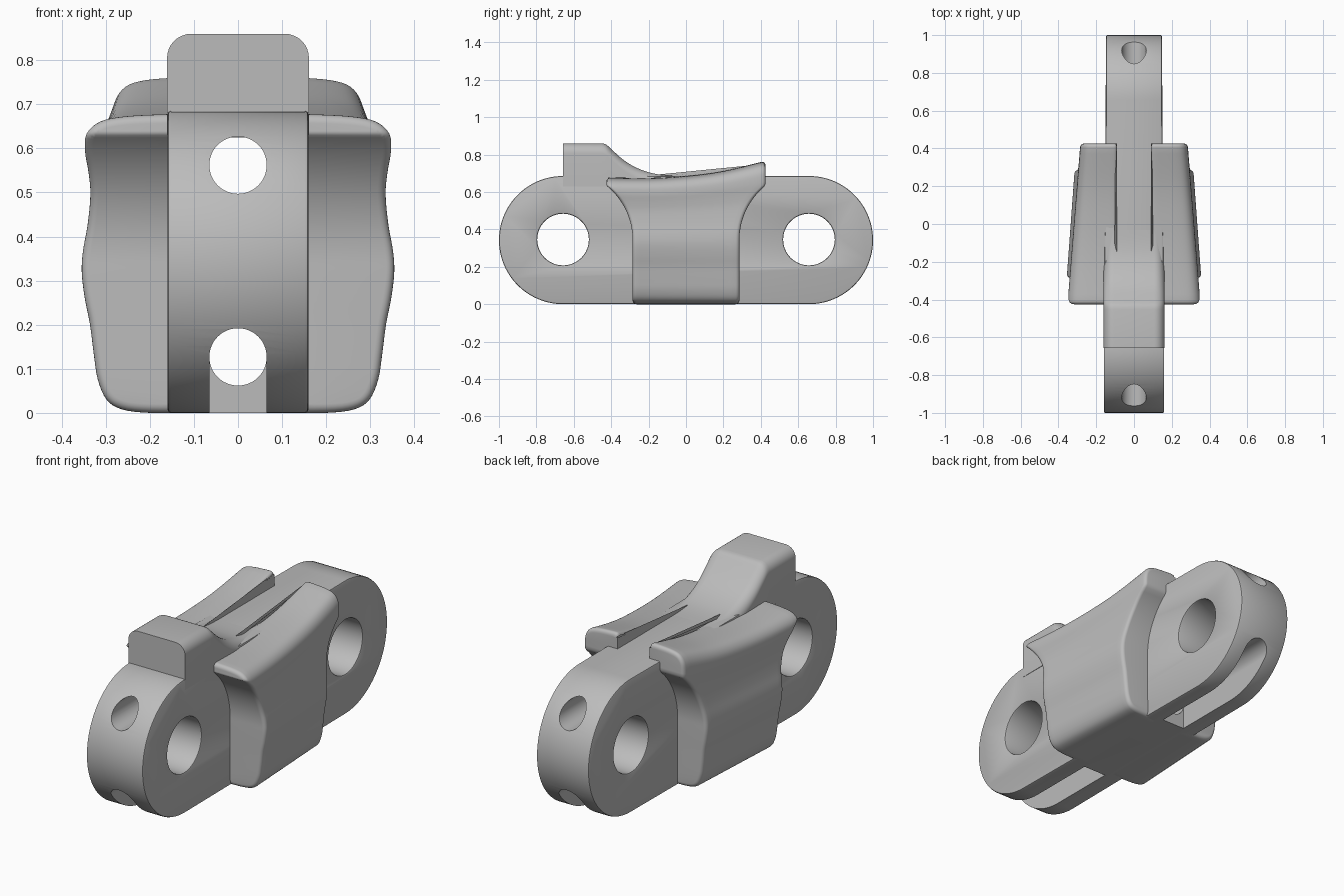
import bpy, bmesh, math
from mathutils import Vector, Matrix

if "Cube" in bpy.data.objects:
    bpy.data.objects.remove(bpy.data.objects["Cube"])

R = 0.3425        # radius of the rounded link ends
PIN_Y = 1 - R     # pin hole distance from the centre
BORE = 0.065      # radius of the lengthwise bores

steel = bpy.data.materials.new("grey_steel")
steel.use_nodes = True
steel.diffuse_color = (0.5, 0.5, 0.5, 1)
steel.node_tree.nodes["Principled BSDF"].inputs["Base Color"].default_value = (0.5, 0.5, 0.5, 1)


def make_object(name, bm):
    bmesh.ops.recalc_face_normals(bm, faces=bm.faces)
    mesh = bpy.data.meshes.new(name)
    bm.to_mesh(mesh)
    bm.free()
    obj = bpy.data.objects.new(name, mesh)
    bpy.context.collection.objects.link(obj)
    mesh.materials.append(steel)
    return obj


def finish(obj, angle=35):
    """Apply the modifiers, then smooth while keeping real edges sharp."""
    graph = bpy.context.evaluated_depsgraph_get()
    obj.data = bpy.data.meshes.new_from_object(obj.evaluated_get(graph))
    obj.modifiers.clear()
    bpy.ops.object.select_all(action='DESELECT')
    obj.select_set(True)
    bpy.context.view_layer.objects.active = obj
    bpy.ops.object.shade_smooth_by_angle(angle=math.radians(angle))


def loft(name, rings):
    """Skin a list of closed rings and cap both ends."""
    bm = bmesh.new()
    rows = [[bm.verts.new(p) for p in ring] for ring in rings]
    n = len(rows[0])
    for a, b in zip(rows, rows[1:]):
        for i in range(n):
            j = (i + 1) % n
            bm.faces.new((a[i], a[j], b[j], b[i]))
    bm.faces.new(rows[0])
    bm.faces.new(rows[-1])
    bmesh.ops.remove_doubles(bm, verts=bm.verts, dist=0.0002)
    return make_object(name, bm)


def smooth_path(pts, steps):
    """Catmull-Rom curve through the points."""
    pts = [Vector(p) for p in pts]
    out = []
    for i in range(len(pts) - 1):
        p0, p1, p2 = pts[max(i - 1, 0)], pts[i], pts[i + 1]
        p3 = pts[min(i + 2, len(pts) - 1)]
        for s in range(steps):
            t = s / steps
            out.append(0.5 * (2 * p1 + (p2 - p0) * t + (2 * p0 - 5 * p1 + 4 * p2 - p3) * t * t
                              + (3 * p1 - p0 - 3 * p2 + p3) * t ** 3))
    return out + [pts[-1]]


def sample(curve, v):
    for a, b in zip(curve, curve[1:]):
        if v <= b[0]:
            return a[1] + (b[1] - a[1]) * max(0, (v - a[0]) / (b[0] - a[0]))
    return curve[-1][1]


def cut(target, bm):
    cutter = make_object("cutter", bm)
    cutter.hide_render = True
    mod = target.modifiers.new("cut", 'BOOLEAN')
    mod.operation, mod.solver, mod.object = 'DIFFERENCE', 'EXACT', cutter
    cutters.append(cutter)


def cylinder(radius, length, axis, centre, sides=64):
    bm = bmesh.new()
    bmesh.ops.create_cone(bm, cap_ends=True, segments=sides, radius1=radius, radius2=radius,
                          depth=length, matrix=Matrix.Translation(centre)
                          @ Matrix.Rotation(math.pi / 2, 4, axis))
    return bm


# Link body: stadium plate, slightly thinner at the back
cutters = []
outline = []
for side in (1, -1):
    for i in range(49):
        a = math.pi * i / 48 - math.pi / 2
        outline.append((side * (PIN_Y + R * math.cos(a)), R + side * R * math.sin(a)))
body = loft("link_body", [[(s * (0.148 if y > 0 else 0.16), y, z) for y, z in outline]
                          for s in (-1, 1)])
for s in (-1, 1):
    cut(body, cylinder(0.138, 1, 'Y', (0, s * PIN_Y, R + 0.003)))
rim = body.modifiers.new("rim", 'BEVEL')
rim.width, rim.segments, rim.angle_limit = 0.008, 2, math.radians(60)

# Lengthwise bores, the lower one open underneath at both ends
for z in (0.562, 0.127):
    cut(body, cylinder(BORE, 3, 'X', (0, 0, z), 48))
for s in (-1, 1):
    bm = bmesh.new()
    bmesh.ops.create_cube(bm, size=1, matrix=Matrix.Translation((0, s * 0.8, 0.0135))
                          @ Matrix.Diagonal((2 * BORE, 1, 0.227, 1)))
    cut(body, bm)
finish(body)
for c in cutters:
    bpy.data.objects.remove(c)

# Hook: raised block sweeping down into the top of the body
hook_top = smooth_path([(-0.45, 0.86), (-0.425, 0.852), (-0.39, 0.82), (-0.33, 0.768), (-0.26, 0.727),
                        (-0.18, 0.7), (-0.1, 0.688), (0, 0.684), (0.08, 0.68)], 4)
rings = []
for y, top in [(-PIN_Y, 0.86)] + [tuple(p) for p in hook_top]:
    ring = [(0.161, y, 0.63)]
    for i in range(9):
        a = math.pi / 2 * i / 8
        ring.append((0.106 + 0.055 * math.cos(a), y, top - 0.055 * (1 - math.sin(a))))
    rings.append(ring + [(-x, y, z) for x, y, z in reversed(ring)])
finish(loft("hook", rings))

# Side wings: wavy flanks cleared around the round ends of neighbouring links
INNER, ROUND, SPAN = 0.09, 0.02, 0.425
flank = smooth_path([(INNER, 0), (0.2, 0), (0.265, 0.008), (0.3, 0.03), (0.32, 0.075), (0.329, 0.13),
                     (0.338, 0.2), (0.35, 0.26), (0.357, 0.32), (0.354, 0.37), (0.343, 0.43),
                     (0.335, 0.5), (0.337, 0.55), (0.342, 0.6), (0.335, 0.64), (0.305, 0.668),
                     (0.25, 0.68), (0.16, 0.685), (INNER + 0.015, 0.685), (INNER, 0.675)], 4)
wing_top = smooth_path([(-0.43, 0.678), (-0.2, 0.675), (0, 0.686), (0.2, 0.712), (0.43, 0.766)], 6)


def half_length(z):
    if z < R:
        return PIN_Y - 0.372
    return min(SPAN, PIN_Y - math.sqrt(max(0, 0.372 ** 2 - (z - R) ** 2)))


def wing_point(p, u, back, x_extra=0):
    """Point on the wing: u runs front to back, back is the distance kept from the end."""
    y = u * (half_length(p.y) - back)
    rise = max(0, min(1, (p.y - 0.3) / 0.385))
    z = p.y + (sample(wing_top, y) - R * 2) * rise
    y = u * (half_length(z) - back)
    taper = (0.27 + 0.06 * rise) * (y + 0.3)
    return (INNER + (p.x - INNER) * (1 - taper), y, z)


rings = []
for i, p in enumerate(flank):
    d = flank[min(i + 1, len(flank) - 1)] - flank[max(i - 1, 0)]
    inward = Vector((-d.y, d.x)).normalized()
    corner = []
    for k in range(6):
        a = math.pi / 2 * k / 5
        q = p + inward * ROUND * (1 - math.sin(a))
        q.x = max(q.x, INNER)
        corner.append((q, ROUND * (1 - math.cos(a))))
    wall = Vector((INNER, corner[0][0].y))
    ring = [wing_point(wall, -1, 0)]
    ring += [wing_point(q, -1, b) for q, b in corner]
    ring += [wing_point(p, -1 + k / 12, ROUND) for k in range(1, 24)]
    ring += [wing_point(q, 1, b) for q, b in reversed(corner)]
    ring.append(wing_point(wall, 1, 0))
    rings.append(ring)
wings = loft("side_wings", rings)
mirror = wings.modifiers.new("mirror", 'MIRROR')
mirror.use_mirror_merge = False
finish(wings, 40)
